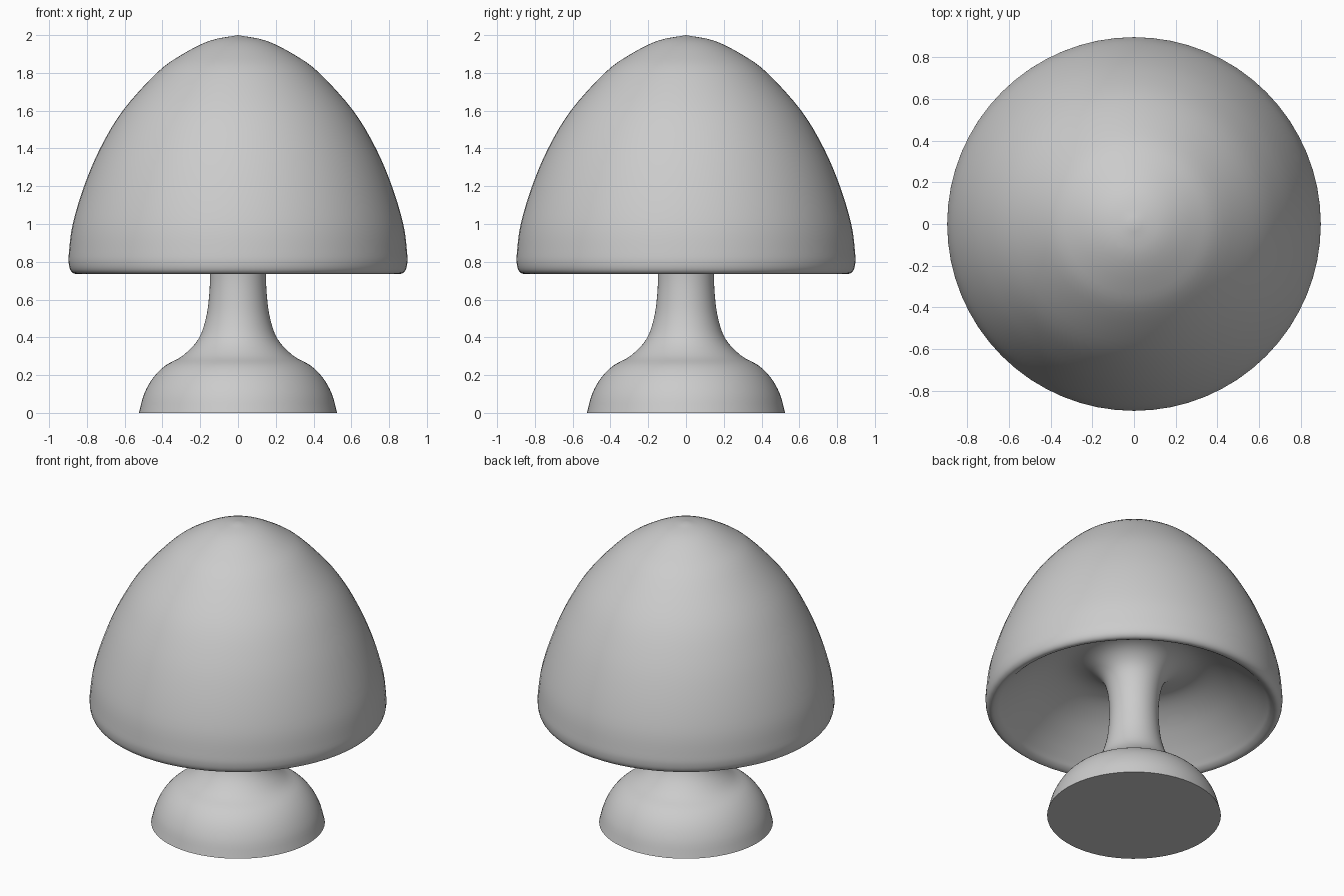
import bpy
import bmesh
import math
from mathutils import Vector

cube = bpy.data.objects.get("Cube")
if cube:
    bpy.data.objects.remove(cube, do_unlink=True)

SIDES = 64

grey = bpy.data.materials.new("plain_grey")
grey.use_nodes = True
colour = (0.6, 0.6, 0.6, 1)
grey.diffuse_color = colour
grey.node_tree.nodes["Principled BSDF"].inputs["Base Color"].default_value = colour


def smooth_path(points, steps=4):
    """Pass a Catmull-Rom curve through the (radius, height) points."""
    pts = [Vector(p) for p in points]
    pts = [2 * pts[0] - pts[1]] + pts + [2 * pts[-1] - pts[-2]]
    path = []
    for a, b, c, d in zip(pts, pts[1:], pts[2:], pts[3:]):
        for i in range(steps):
            t = i / steps
            path.append(0.5 * (2 * b + (c - a) * t + (2 * a - 5 * b + 4 * c - d) * t**2
                               + (3 * b - a - 3 * c + d) * t**3))
    return path + [pts[-2]]


def lathe(name, path):
    """Spin a profile around the z axis."""
    bm = bmesh.new()
    verts = [bm.verts.new((max(r, 0), 0, z)) for r, z in path]
    edges = [bm.edges.new(pair) for pair in zip(verts, verts[1:])]
    bmesh.ops.spin(bm, geom=verts + edges, cent=(0, 0, 0), axis=(0, 0, 1),
                   angle=math.tau, steps=SIDES, use_duplicate=False)
    bmesh.ops.remove_doubles(bm, verts=bm.verts, dist=0.0005)
    bmesh.ops.recalc_face_normals(bm, faces=bm.faces)
    mesh = bpy.data.meshes.new(name)
    bm.to_mesh(mesh)
    bm.free()
    mesh.materials.append(grey)
    obj = bpy.data.objects.new(name, mesh)
    bpy.context.collection.objects.link(obj)
    bpy.ops.object.select_all(action="DESELECT")
    obj.select_set(True)
    bpy.context.view_layer.objects.active = obj
    bpy.ops.object.shade_smooth_by_angle(angle=math.radians(40))
    return obj


# Foot and waisted stem, flaring into the hollow underside of the shade
foot_and_stem = [(0.525, 0), (0.497, 0.1), (0.45, 0.185), (0.385, 0.25), (0.29, 0.305),
                 (0.21, 0.39), (0.17, 0.5), (0.153, 0.62), (0.149, 0.74),
                 (0.162, 0.87), (0.195, 0.96), (0.265, 1.025)]
underside = [(0.36, 1.05), (0.46, 1.03), (0.58, 0.965), (0.7, 0.87), (0.79, 0.785)]

# Rounded rim and domed outer shell
rim = [(0.825, 0.75), (0.86, 0.736), (0.885, 0.752), (0.896, 0.79)]
dome = [(0.895, 0.85), (0.875, 1), (0.815, 1.2), (0.73, 1.4), (0.61, 1.6),
        (0.43, 1.8), (0.3, 1.895), (0.15, 1.97), (0, 2)]

profile = smooth_path(foot_and_stem + underside + rim + dome)
lathe("mushroom_lamp", [Vector((0, 0))] + profile)
